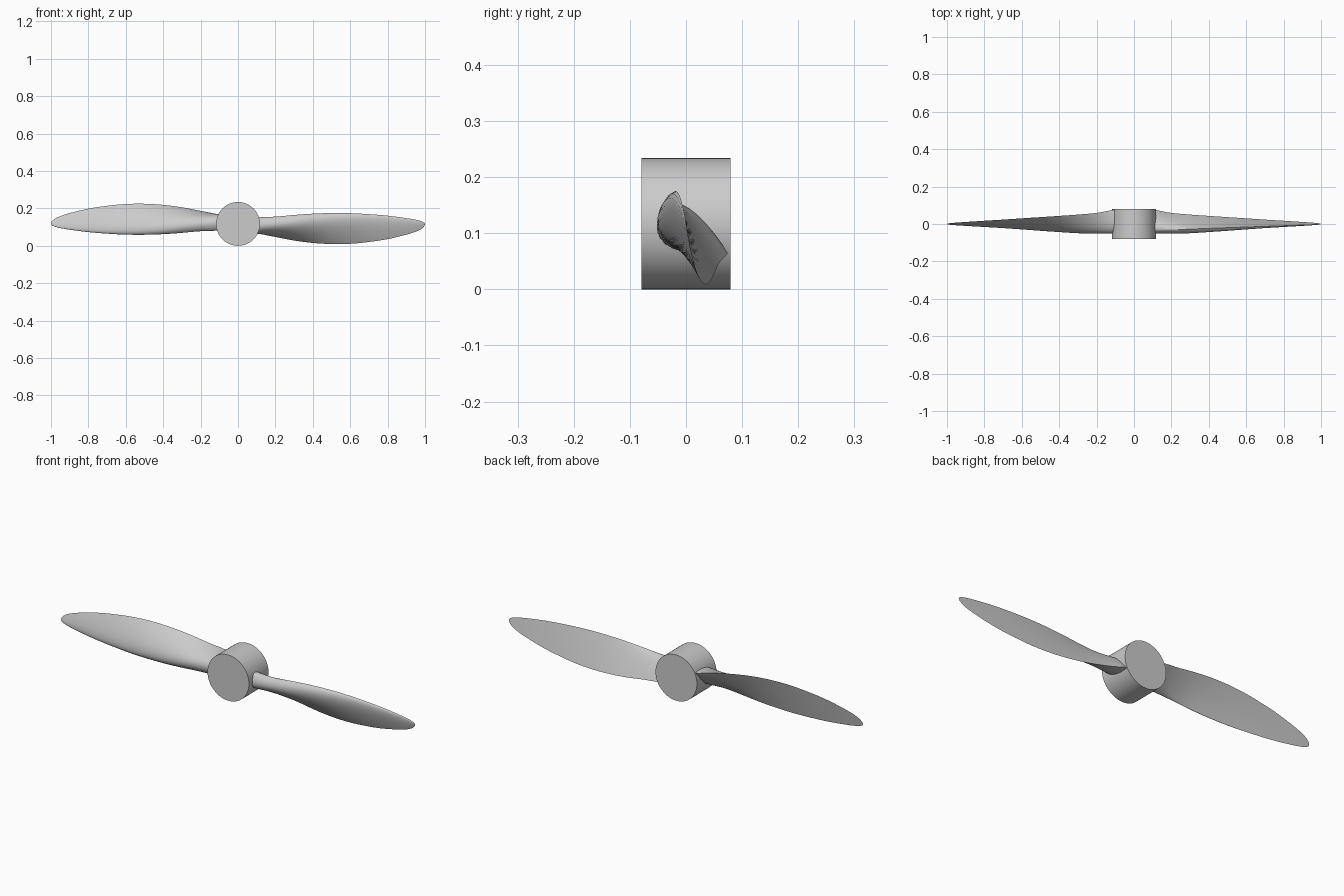
import bpy, bmesh, math

if "Cube" in bpy.data.objects:
    bpy.data.objects.remove(bpy.data.objects["Cube"])

HUB_R, HUB_HALF = 0.117, 0.079
PITCH = 0.17          # constant geometric pitch / 2 pi

# blade stations: radius, chord, thickness ratio, share of thickness on the rear face
STATIONS = [
    (0.05, 0.140, 0.56, 0.33), (0.12, 0.140, 0.54, 0.33), (0.20, 0.141, 0.43, 0.22),
    (0.30, 0.157, 0.30, 0.07), (0.40, 0.170, 0.22, 0.02), (0.50, 0.175, 0.17, 0.0),
    (0.60, 0.170, 0.135, 0.0), (0.70, 0.153, 0.11, 0.0), (0.80, 0.128, 0.095, 0.0),
    (0.90, 0.090, 0.085, 0.0), (0.95, 0.065, 0.08, 0.0), (0.98, 0.042, 0.08, 0.0),
    (0.995, 0.021, 0.08, 0.0), (1.0, 0.004, 0.08, 0.0)]


def slope(i, k):
    a, b = STATIONS[max(i - 1, 0)], STATIONS[min(i + 1, len(STATIONS) - 1)]
    return (b[k] - a[k]) / (b[0] - a[0])


def station_values(i, t):
    """Smooth interpolation between station i and i + 1."""
    a, b = STATIONS[i], STATIONS[i + 1]
    h = b[0] - a[0]
    out = [a[0] + h * t]
    for k in (1, 2, 3):
        out.append((2*t**3 - 3*t**2 + 1) * a[k] + (t**3 - 2*t**2 + t) * h * slope(i, k)
                   + (3*t**2 - 2*t**3) * b[k] + (t**3 - t**2) * h * slope(i + 1, k))
    return out


def thickness(u):
    """Aerofoil thickness along the chord, peak 1, round nose and thin tail."""
    return 10 * (0.2969 * math.sqrt(u) - 0.126 * u - 0.3516 * u**2
                 + 0.2843 * u**3 - 0.1036 * u**4)


def section(r, chord, ratio, rear, n=14):
    """Closed aerofoil loop: front face nose to tail, then rear face back."""
    beta = math.atan(PITCH / max(r, 0.12))
    cb, sb = math.cos(beta), math.sin(beta)
    us = [(1 - math.cos(math.pi * i / n)) / 2 for i in range(n + 1)]
    pts = [(u, (1 - rear)) for u in us] + [(u, -rear) for u in us[-2:0:-1]]
    loop = []
    for u, side in pts:
        s = (0.35 - u) * chord
        t = side * thickness(u) * ratio * chord
        loop.append((r, -s * sb - t * cb, s * cb - t * sb))
    return loop


def finish(name, bm):
    bmesh.ops.recalc_face_normals(bm, faces=bm.faces)
    me = bpy.data.meshes.new(name)
    bm.to_mesh(me)
    bm.free()
    ob = bpy.data.objects.new(name, me)
    bpy.context.collection.objects.link(ob)
    ob.location.z = HUB_R
    bpy.ops.object.select_all(action='DESELECT')
    ob.select_set(True)
    bpy.context.view_layer.objects.active = ob
    bpy.ops.object.shade_smooth_by_angle(angle=math.radians(35))
    return ob


# hub: plain cylinder lying along y
bm = bmesh.new()
bmesh.ops.create_cone(bm, cap_ends=True, segments=64, radius1=HUB_R, radius2=HUB_R,
                      depth=2 * HUB_HALF)
for v in bm.verts:
    v.co.y, v.co.z = -v.co.z, v.co.y
finish("hub", bm)

# blades: lofted twisted aerofoil, repeated half a turn about the hub axis
for name, turn in (("right_blade", 1), ("left_blade", -1)):
    bm = bmesh.new()
    params = [(i, j / 4) for i in range(len(STATIONS) - 1) for j in range(4)]
    params.append((len(STATIONS) - 2, 1.0))
    rings = [[bm.verts.new((turn * x, y, turn * z)) for x, y, z in section(*station_values(i, t))]
             for i, t in params]
    for a, b in zip(rings, rings[1:]):
        for k in range(len(a)):
            m = (k + 1) % len(a)
            bm.faces.new((a[k], a[m], b[m], b[k]))
    bm.faces.new(rings[0])
    bm.faces.new(rings[-1])
    finish(name, bm)
